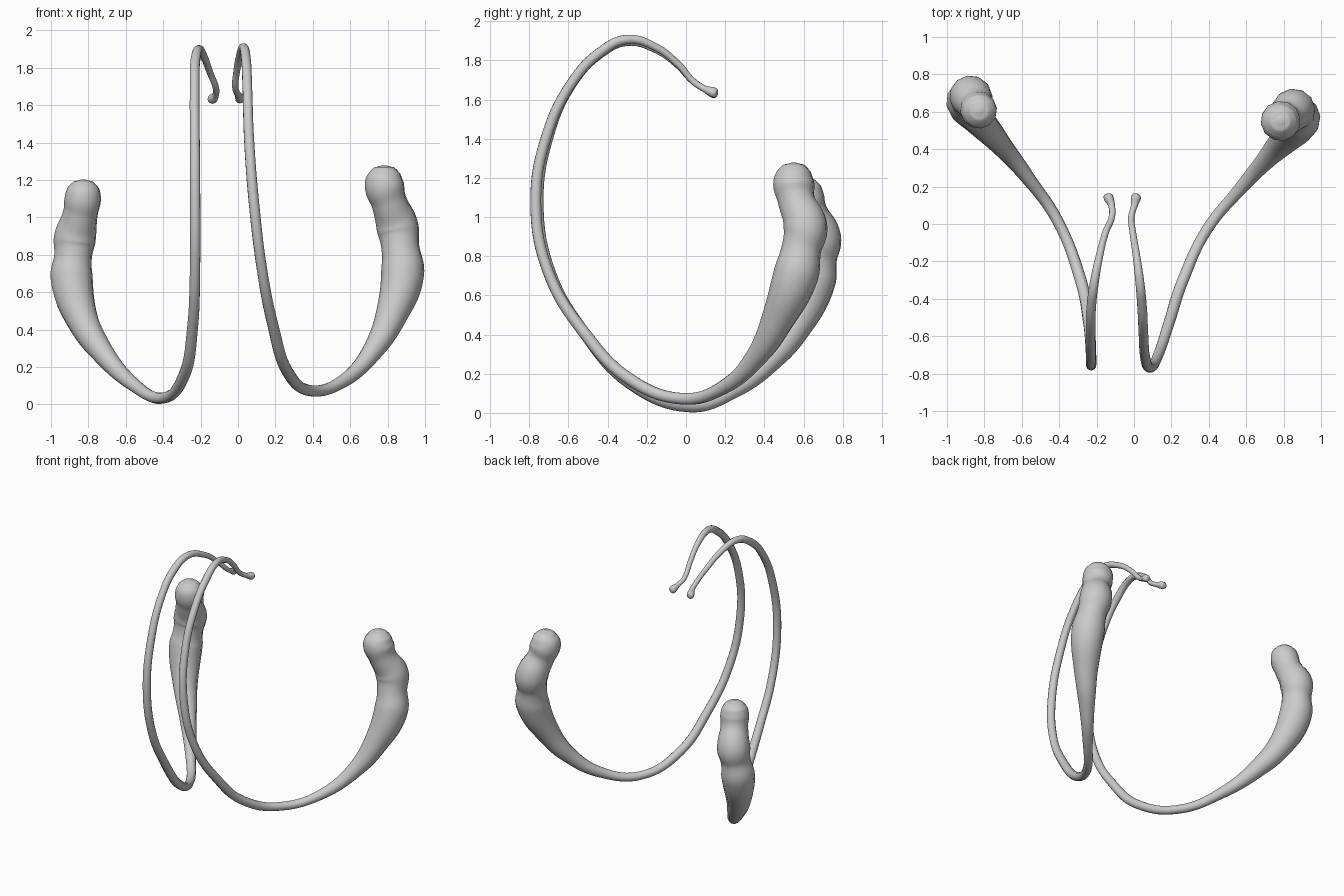
import bpy


def tapered_tube(name, points):
    """Smooth swept tube through (x, y, z, radius) points."""
    curve = bpy.data.curves.new(name, 'CURVE')
    curve.dimensions = '3D'
    curve.bevel_depth = 1.0
    curve.bevel_resolution = 4
    curve.resolution_u = 8
    curve.use_fill_caps = True
    spline = curve.splines.new('BEZIER')
    spline.radius_interpolation = 'CARDINAL'
    spline.bezier_points.add(len(points) - 1)
    for bp, (x, y, z, r) in zip(spline.bezier_points, points):
        bp.co = (x, y, z)
        bp.radius = r
        bp.handle_left_type = bp.handle_right_type = 'AUTO'
    obj = bpy.data.objects.new(name, curve)
    bpy.context.collection.objects.link(obj)
    bpy.ops.object.select_all(action='DESELECT')
    bpy.context.view_layer.objects.active = obj
    obj.select_set(True)
    bpy.ops.object.convert(target='MESH')
    bpy.ops.object.shade_smooth()
    return obj


# right arm: small knob, overhead arch, descending stem, lobed end
tapered_tube("right_arm", [
    (0.016, 0.162, 1.628, 0.006), (0.014, 0.155, 1.63, 0.021),
    (0.010, 0.138, 1.637, 0.026), (0.002, 0.10, 1.652, 0.018),
    (-0.014, 0.04, 1.69, 0.017), (-0.007, -0.04, 1.78, 0.018),
    (0.010, -0.15, 1.865, 0.020), (0.030, -0.30, 1.907, 0.024),
    (0.043, -0.44, 1.84, 0.026), (0.050, -0.58, 1.69, 0.026),
    (0.059, -0.71, 1.42, 0.027), (0.086, -0.767, 1.07, 0.028),
    (0.130, -0.70, 0.71, 0.028), (0.190, -0.52, 0.41, 0.030),
    (0.262, -0.30, 0.18, 0.031), (0.39, -0.03, 0.073, 0.030),
    (0.57, 0.19, 0.13, 0.036), (0.73, 0.37, 0.30, 0.058),
    (0.825, 0.475, 0.49, 0.087), (0.880, 0.56, 0.70, 0.115),
    (0.868, 0.590, 0.84, 0.102), (0.852, 0.610, 0.95, 0.113),
    (0.808, 0.565, 1.08, 0.096), (0.783, 0.550, 1.17, 0.106),
    (0.782, 0.550, 1.235, 0.086), (0.782, 0.550, 1.268, 0.052),
    (0.782, 0.550, 1.278, 0.012),
])

# left arm: same form, slightly lower and further back
tapered_tube("left_arm", [
    (-0.142, 0.162, 1.626, 0.006), (-0.141, 0.155, 1.628, 0.021),
    (-0.135, 0.138, 1.635, 0.026), (-0.120, 0.10, 1.652, 0.018),
    (-0.118, 0.04, 1.69, 0.017), (-0.150, -0.04, 1.775, 0.018),
    (-0.180, -0.15, 1.855, 0.020), (-0.210, -0.30, 1.897, 0.024),
    (-0.228, -0.44, 1.835, 0.026), (-0.232, -0.58, 1.685, 0.026),
    (-0.231, -0.70, 1.42, 0.027), (-0.229, -0.755, 1.07, 0.028),
    (-0.230, -0.69, 0.71, 0.028), (-0.243, -0.52, 0.41, 0.030),
    (-0.288, -0.29, 0.155, 0.031), (-0.41, 0.02, 0.033, 0.030),
    (-0.57, 0.25, 0.115, 0.038), (-0.73, 0.445, 0.285, 0.062),
    (-0.835, 0.565, 0.46, 0.088), (-0.889, 0.65, 0.67, 0.114),
    (-0.882, 0.670, 0.79, 0.102), (-0.872, 0.680, 0.89, 0.113),
    (-0.843, 0.630, 1.02, 0.094), (-0.830, 0.608, 1.10, 0.098),
    (-0.828, 0.606, 1.16, 0.083), (-0.828, 0.606, 1.192, 0.050),
    (-0.828, 0.606, 1.202, 0.012),
])
